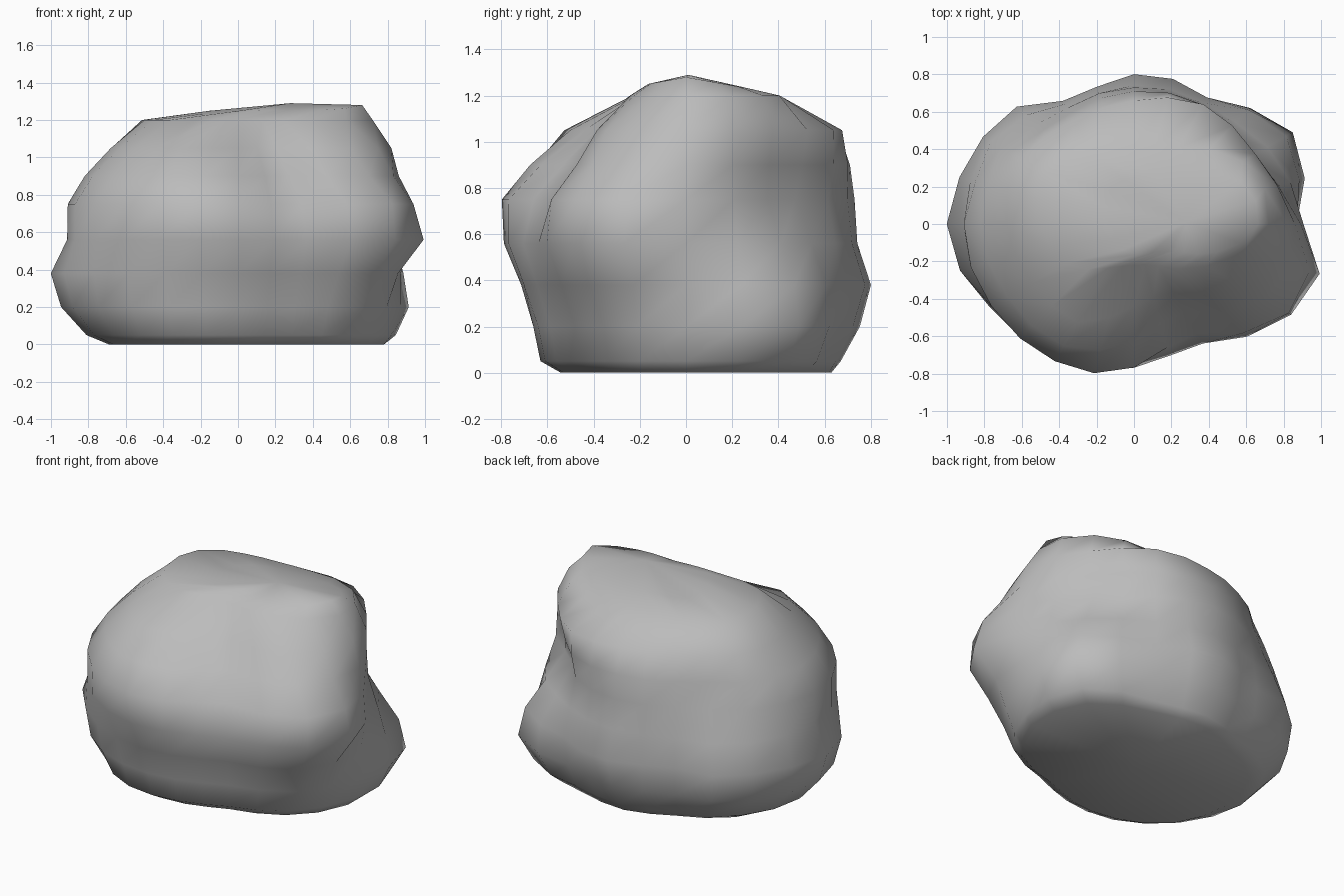
import bpy, bmesh, math
from mathutils import Vector

cube = bpy.data.objects.get("Cube")
if cube:
    bpy.data.objects.remove(cube, do_unlink=True)

# Stone material
stone = bpy.data.materials.new("grey_stone")
stone.use_nodes = True
colour = (0.5, 0.5, 0.5, 1)
stone.diffuse_color = colour
shader = next(n for n in stone.node_tree.nodes if n.type == 'BSDF_PRINCIPLED')
shader.inputs["Base Color"].default_value = colour

# Cross-sections: height, then radii in hundredths every thirty degrees from +x
SECTIONS = [
    (0.00, [78, 80, 66, 63, 60, 68, 69, 68, 60, 53, 51, 65]),
    (0.05, [82, 89, 70, 67, 66, 77, 81, 77, 70, 61, 58, 71]),
    (0.20, [87, 98, 76, 75, 74, 90, 94, 86, 74, 64, 61, 77]),
    (0.38, [87, 94, 78, 79, 75, 92, 98, 89, 78, 70, 67, 86]),
    (0.56, [90, 83, 75, 74, 74, 88, 91, 88, 83, 76, 74, 96]),
    (0.75, [89, 73, 72, 73, 73, 83, 91, 88, 84, 76, 70, 95]),
    (0.90, [86, 73, 74, 71, 70, 78, 82, 78, 75, 63, 55, 81]),
    (1.05, [82, 75, 74, 66, 65, 71, 68, 63, 59, 44, 42, 69]),
    (1.20, [72, 67, 47, 40, 44, 54, 50, 42, 27, 22, 26, 45]),
]
# Local bulges and hollows: centre, reach, amount
LUMPS = [
    (Vector((0.97, -0.27, 0.57)), 0.17, 0.09),
    (Vector((-0.27, -0.48, 1.05)), 0.12, 0.02),
    (Vector((0.25, -0.62, 0.80)), 0.16, -0.04),
    (Vector((-0.20, -0.77, 0.66)), 0.20, 0.03),
    (Vector((-0.97, -0.12, 0.37)), 0.15, 0.04),
    (Vector((-0.60, 0.57, 0.36)), 0.18, 0.06),
    (Vector((-0.50, 0.52, 0.85)), 0.20, -0.04),
    (Vector((0.15, 0.78, 0.37)), 0.15, 0.03),
    (Vector((0.53, 0.47, 0.72)), 0.18, -0.05),
]


def round_trip(radii):
    """Double the points of a closed section with a smooth curve."""
    count, result = len(radii), []
    for i in range(count):
        a, b, c, d = (radii[(i + k) % count] for k in (-1, 0, 1, 2))
        result += [b, (9 * (b + c) - a - d) / 16]
    return [r / 100 for r in result]


def section_points(height, radii):
    """Place a section in space and push it in or out at the lumps."""
    points = []
    radii = round_trip(radii)
    for i, radius in enumerate(radii):
        angle = math.tau * i / len(radii)
        out = Vector((math.cos(angle), math.sin(angle), 0))
        p = out * radius + Vector((0, 0, height))
        push = sum(amount * math.exp(-((p - centre).length / reach) ** 2)
                   for centre, reach, amount in LUMPS)
        points.append(p + out * push)
    return points


def crown_point(p, crest_x=0.55, inset=0.33):
    """Draw a rim point towards the crest, on a roof that falls away from it."""
    x = p.x + (crest_x - p.x) * inset
    y = p.y * (1 - inset)
    return Vector((x, y, 1.28 - 0.18 * abs(y) - 0.2 * max(0, -x)))


# Boulder body: loft the sections, then close the crown and the flat underside
rings = [section_points(z, radii) for z, radii in SECTIONS]
rings.append([crown_point(p) for p in rings[-1]])

bm = bmesh.new()
loops = [[bm.verts.new(p) for p in ring] for ring in rings]
for low, high in zip(loops, loops[1:]):
    for i in range(len(low)):
        j = (i + 1) % len(low)
        bm.faces.new((low[i], low[j], high[j], high[i]))
top = bm.verts.new((0.28, 0.01, 1.29))
base = bm.verts.new((0, 0, 0))
for i in range(len(loops[0])):
    j = (i + 1) % len(loops[0])
    bm.faces.new((loops[-1][i], loops[-1][j], top))
    bm.faces.new((loops[0][j], loops[0][i], base))
bmesh.ops.recalc_face_normals(bm, faces=bm.faces[:])
for face in bm.faces:
    face.smooth = True

mesh = bpy.data.meshes.new("boulder")
bm.to_mesh(mesh)
bm.free()
mesh.materials.append(stone)
boulder = bpy.data.objects.new("boulder", mesh)
bpy.context.collection.objects.link(boulder)
